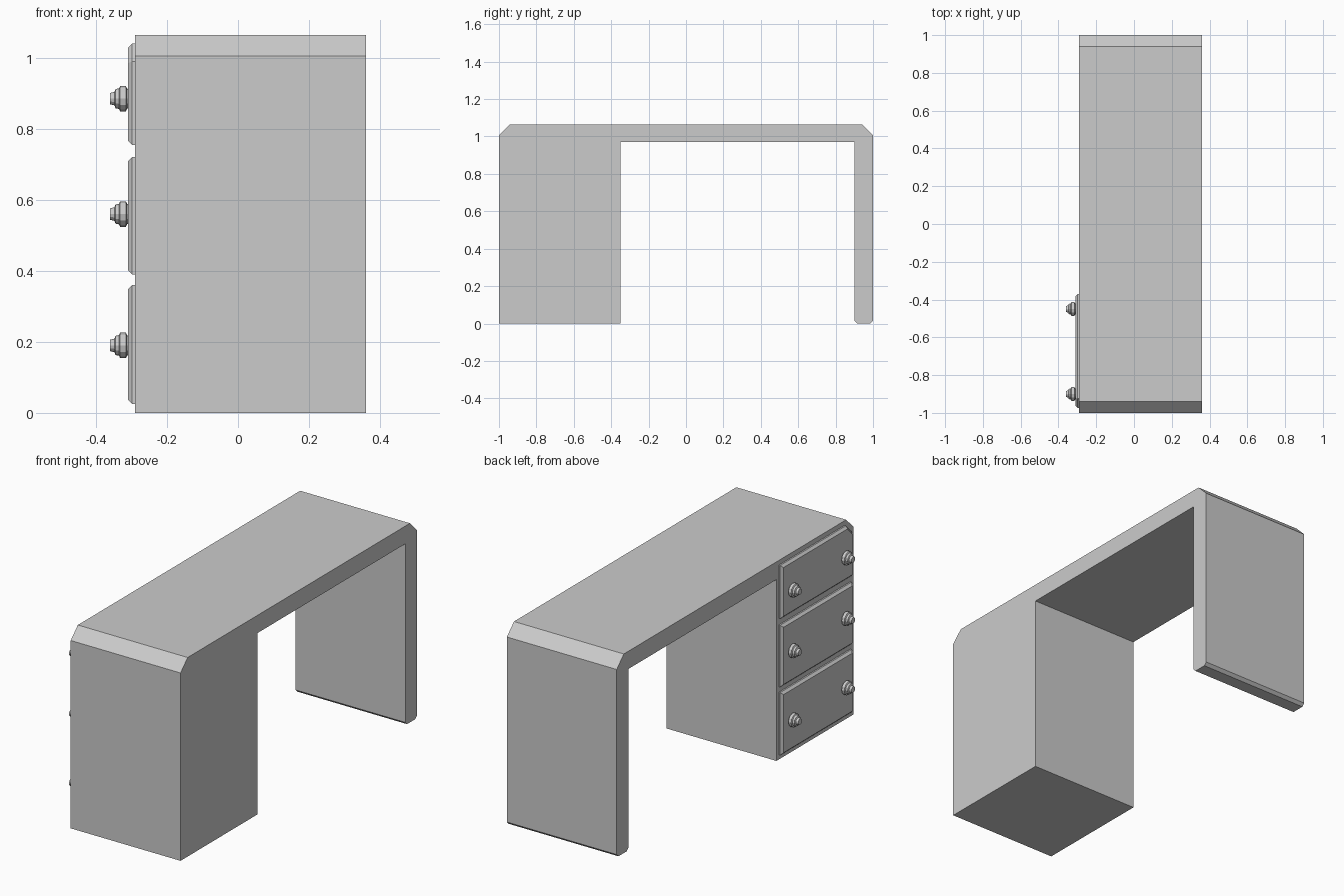
import bpy, bmesh, math
from mathutils import Matrix, Vector

cube = bpy.data.objects.get("Cube")
if cube:
    bpy.data.objects.remove(cube, do_unlink=True)

grey = bpy.data.materials.new("plain grey")
grey.use_nodes = True
grey.diffuse_color = (0.6, 0.6, 0.6, 1)
grey.node_tree.nodes["Principled BSDF"].inputs["Base Color"].default_value = (0.6, 0.6, 0.6, 1)


def finish(name, bm):
    bmesh.ops.recalc_face_normals(bm, faces=bm.faces)
    mesh = bpy.data.meshes.new(name)
    bm.to_mesh(mesh)
    bm.free()
    mesh.materials.append(grey)
    obj = bpy.data.objects.new(name, mesh)
    bpy.context.collection.objects.link(obj)
    return obj


def prism(name, outline, x0, x1, bevel=0):
    """Extrude a (y, z) outline along x; optionally chamfer the rim at x1."""
    bm = bmesh.new()
    base = bm.faces.new([bm.verts.new((x0, y, z)) for y, z in outline])
    cap = bmesh.ops.extrude_face_region(bm, geom=[base])["geom"]
    bmesh.ops.translate(bm, vec=(x1 - x0, 0, 0),
                        verts=[v for v in cap if isinstance(v, bmesh.types.BMVert)])
    if bevel:
        rim = [e for e in bm.edges if all(abs(v.co.x - x1) < 1e-5 for v in e.verts)]
        bmesh.ops.bevel(bm, geom=rim, offset=bevel, segments=1, affect='EDGES')
    return finish(name, bm)


# Desk body: pedestal, top and leg panel in one profile
prism("desk_body", [
    (-1, 0), (-0.35, 0), (-0.35, 0.97), (0.9, 0.97), (0.9, 0.015), (0.915, 0),
    (0.985, 0), (1, 0.015), (1, 1.005), (0.94, 1.065), (-0.94, 1.065), (-1, 1.005),
], -0.29, 0.36)


def knob(name, y, z):
    """Stepped, rounded knob turned around the x axis."""
    profile = [(-0.30, 0.026), (-0.312, 0.028), (-0.316, 0.036), (-0.332, 0.036),
               (-0.335, 0.029), (-0.345, 0.027), (-0.348, 0.019), (-0.36, 0.016), (-0.361, 0)]
    bm = bmesh.new()
    verts = [bm.verts.new((x, y, z + r)) for x, r in profile]
    edges = [bm.edges.new(pair) for pair in zip(verts, verts[1:])]
    bmesh.ops.spin(bm, geom=verts + edges, cent=(0, y, z), axis=(1, 0, 0),
                   angle=math.tau, steps=12)
    bmesh.ops.remove_doubles(bm, verts=bm.verts, dist=1e-4)
    finish(name, bm)


# Drawer fronts with two knobs each; the top one follows the desk's cut corner
near, far = -0.975, -0.37
drawers = [("bottom", 0.025, 0.36, 0.19), ("middle", 0.39, 0.72, 0.56), ("top", 0.755, 1.04, 0.885)]
for label, low, high, knob_z in drawers:
    outline = [(near, low), (far, low), (far, high)]
    if label == "top":
        outline += [(near + 0.05, high), (near, high - 0.05)]
    else:
        outline.append((near, high))
    prism(label + "_drawer_front", outline, -0.285, -0.31, bevel=0.012)
    knob(label + "_front_knob", -0.90, knob_z)
    knob(label + "_back_knob", -0.45, knob_z)
